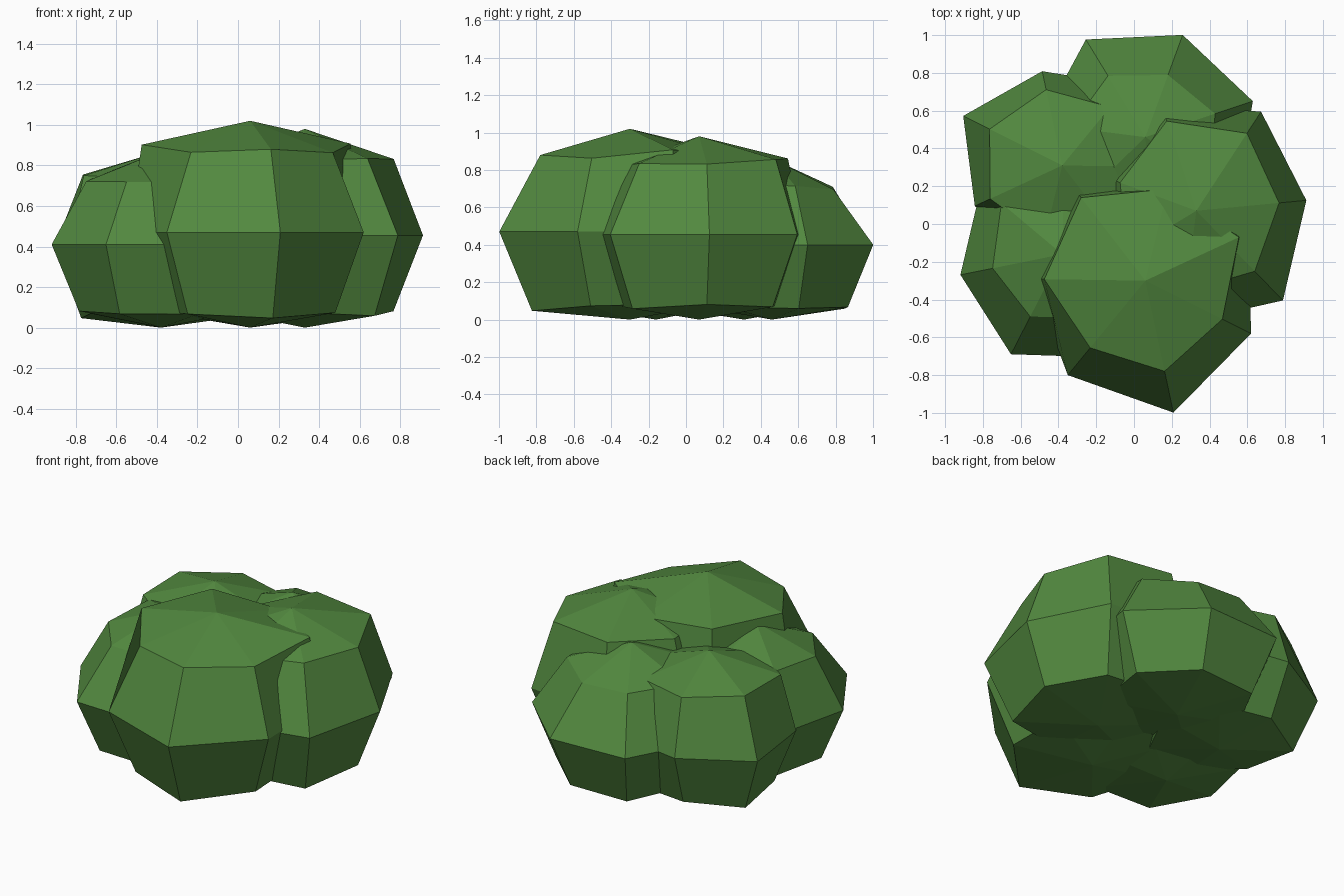
import bpy, bmesh, math

if "Cube" in bpy.data.objects:
    bpy.data.objects.remove(bpy.data.objects["Cube"])

SIDES = 7

green = bpy.data.materials.new("leaf_green")
green.diffuse_color = (0.085, 0.25, 0.05, 1)
green.use_nodes = True
green.node_tree.nodes["Principled BSDF"].inputs["Base Color"].default_value = green.diffuse_color


def leaf_clump(name, centre, mid_z, height, start, mid_radii, top_radii):
    """Seven-sided irregular ball: two poles and three rings."""
    cx, cy = centre
    mean = 0.7 * sum(mid_radii) / SIDES
    bm = bmesh.new()

    def ring(radii, z_of):
        verts = []
        for i, r in enumerate(radii):
            a = math.radians(start + 360 * i / SIDES)
            verts.append(bm.verts.new((cx + r * math.cos(a), cy + r * math.sin(a), z_of(r))))
        return verts

    # wider points of the upper ring also sit a little higher
    top = ring(top_radii, lambda r: mid_z + 0.7 * height + 0.5 * (r - mean))
    mid = ring(mid_radii, lambda r: mid_z)
    low = ring([0.75 * r for r in mid_radii],
               lambda r: mid_z - 0.7 * height - 0.4 * (r - mean))
    crown = bm.verts.new((cx, cy, mid_z + height))
    base = bm.verts.new((cx, cy, 0))
    for i in range(SIDES):
        j = (i + 1) % SIDES
        bm.faces.new((crown, top[i], top[j]))
        bm.faces.new((top[i], mid[i], mid[j], top[j]))
        bm.faces.new((mid[i], low[i], low[j], mid[j]))
        bm.faces.new((base, low[j], low[i]))
    bmesh.ops.recalc_face_normals(bm, faces=bm.faces)
    mesh = bpy.data.meshes.new(name)
    bm.to_mesh(mesh)
    bm.free()
    mesh.materials.append(green)
    bpy.context.collection.objects.link(bpy.data.objects.new(name, mesh))


# five overlapping clumps arranged around the middle
leaf_clump("front_clump", (0.06, -0.30), 0.47, 0.55, -129.4,
           (0.647, 0.714, 0.626, 0.60, 0.60, 0.62, 0.60),
           (0.46, 0.49, 0.456, 0.546, 0.50, 0.556, 0.535))
leaf_clump("right_clump", (0.33, 0.07), 0.455, 0.525, -46,
           (0.66, 0.585, 0.627, 0.59, 0.56, 0.60, 0.60),
           (0.445, 0.44, 0.49, 0.50, 0.43, 0.43, 0.43))
leaf_clump("left_front_clump", (-0.38, -0.16), 0.41, 0.46, 140,
           (0.56, 0.55, 0.595, 0.60, 0.56, 0.55, 0.55),
           (0.42, 0.376, 0.371, 0.37, 0.40, 0.40, 0.39))
leaf_clump("left_back_clump", (-0.38, 0.31), 0.40, 0.47, 102,
           (0.51, 0.586, 0.51, 0.53, 0.55, 0.55, 0.55),
           (0.41, 0.43, 0.42, 0.40, 0.40, 0.40, 0.40))
leaf_clump("back_clump", (0.06, 0.46), 0.40, 0.46, 18.5,
           (0.60, 0.576, 0.605, 0.56, 0.56, 0.56, 0.58),
           (0.39, 0.35, 0.38, 0.40, 0.40, 0.40, 0.40))
